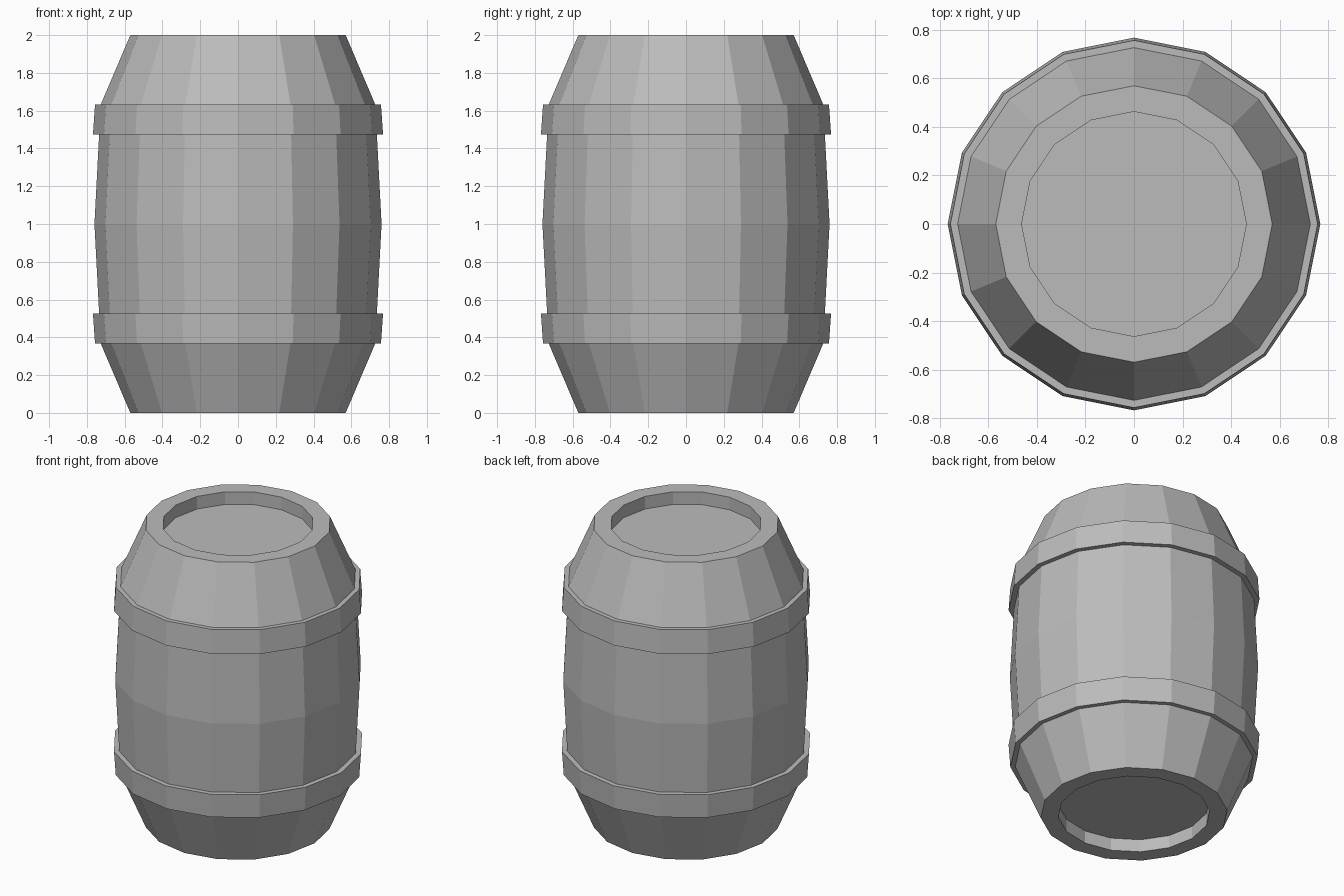
import bpy
import bmesh
from math import cos, sin, tau

SIDES = 16

cube = bpy.data.objects.get("Cube")
if cube:
    bpy.data.objects.remove(cube, do_unlink=True)

gray = bpy.data.materials.new("plain gray")
gray.use_nodes = True
color = (0.5, 0.5, 0.5, 1)
gray.diffuse_color = color
gray.node_tree.nodes["Principled BSDF"].inputs["Base Color"].default_value = color


def lathe(name, profile, closed):
    """Spin (radius, height) points around z; open profiles get end discs."""
    bm = bmesh.new()
    rings = [[bm.verts.new((r * cos(tau * i / SIDES), r * sin(tau * i / SIDES), z))
              for i in range(SIDES)] for r, z in profile]
    pairs = list(zip(rings, rings[1:]))
    if closed:
        pairs.append((rings[-1], rings[0]))
    else:
        bm.faces.new(rings[0])
        bm.faces.new(rings[-1])
    for low, high in pairs:
        for i in range(SIDES):
            j = (i + 1) % SIDES
            bm.faces.new((low[i], low[j], high[j], high[i]))
    bmesh.ops.recalc_face_normals(bm, faces=bm.faces)
    mesh = bpy.data.meshes.new(name)
    bm.to_mesh(mesh)
    bm.free()
    mesh.materials.append(gray)
    obj = bpy.data.objects.new(name, mesh)
    bpy.context.collection.objects.link(obj)
    return obj


# Barrel body with a recessed lid at each end, mirrored about mid height
half = [(0.463, 0.085), (0.463, 0), (0.57, 0), (0.727, 0.368)]
upper = [(r, 2 - z) for r, z in reversed(half)]
lathe("barrel_body", half + [(0.76, 1)] + upper, False)

# Hoops, wider toward the belly
hoop = [(0.715, 0.368), (0.757, 0.368), (0.768, 0.527), (0.715, 0.527)]
lathe("lower_hoop", hoop, True)
lathe("upper_hoop", [(r, 2 - z) for r, z in hoop], True)
